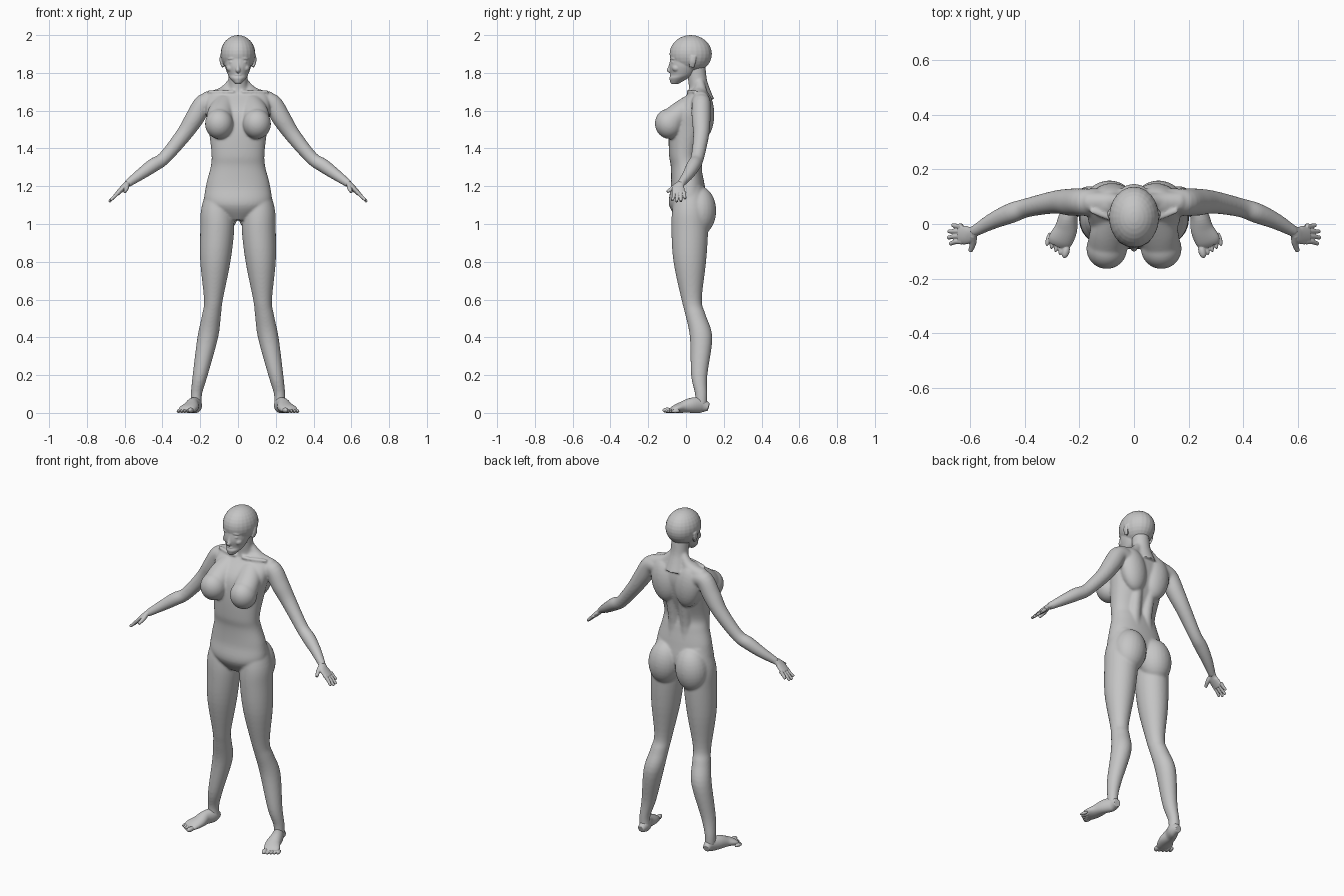
import bpy, bmesh, math
from mathutils import Vector, Matrix

if "Cube" in bpy.data.objects:
    bpy.data.objects.remove(bpy.data.objects["Cube"])

UP, ACROSS, FORWARD = Vector((0, 0, 1)), Vector((1, 0, 0)), Vector((0, 1, 0))

grey = bpy.data.materials.new("plain grey")
grey.use_nodes = True
tone = (.56, .56, .56, 1)
grey.diffuse_color = tone
grey.node_tree.nodes["Principled BSDF"].inputs["Base Color"].default_value = tone


def spline(rows, steps=5):
    """Catmull-Rom interpolation of whole station rows."""
    padded = [rows[0], *rows, rows[-1]]
    out = []
    for before, start, end, after in zip(padded, padded[1:], padded[2:], padded[3:]):
        for k in range(steps):
            t = k / steps
            row = []
            for p, q, r, s in zip(before, start, end, after):
                curve = 2*p - 5*q + 4*r - s + t * (3*(q - r) + s - p)
                row.append(q + t / 2 * (r - p + t * curve))
            out.append(row)
    return out + [list(rows[-1])]


def signed_power(value, exponent):
    return math.copysign(abs(value) ** exponent, value)


def tube(bm, rows, side=1, ref=ACROSS, axis=None, depth=1, power=2, segments=32):
    """Loft of rounded rings; a row is x, y, z, radius along ref and, if not depth * radius, radius across."""
    full = [(side * x, y, z, radius, *(other or (radius * depth,))) for x, y, z, radius, *other in rows]
    stations = spline(full)
    centres = [Vector(station[:3]) for station in stations]
    last = len(centres) - 1
    rings = []
    for i, (centre, station) in enumerate(zip(centres, stations)):
        *_, radius, other = station
        along = axis or (centres[min(i + 1, last)] - centres[max(i - 1, 0)]).normalized()
        u = (ref - along * ref.dot(along)).normalized()
        v = along.cross(u)
        ring = []
        for k in range(segments):
            angle = math.tau * k / segments
            offset = u * radius * signed_power(math.cos(angle), 2 / power)
            offset += v * other * signed_power(math.sin(angle), 2 / power)
            ring.append(bm.verts.new(centre + offset))
        rings.append(ring)
    for lower, upper in zip(rings, rings[1:]):
        for k in range(segments):
            bm.faces.new((lower[k - 1], lower[k], upper[k], upper[k - 1]))
    bm.faces.new(rings[0])
    bm.faces.new(rings[-1])


def ball(bm, centre, size, side=1, pitch=0, roll=0, yaw=0):
    """Ellipsoid, turned in degrees and mirrored by side."""
    matrix = Matrix.Diagonal((side, 1, 1, 1)) @ Matrix.Translation(centre)
    for degrees, letter in ((pitch, "X"), (roll, "Y"), (yaw, "Z")):
        matrix = matrix @ Matrix.Rotation(math.radians(degrees), 4, letter)
    matrix = matrix @ Matrix.Diagonal((*size, 1))
    bmesh.ops.create_uvsphere(bm, u_segments=24, v_segments=16, radius=1, matrix=matrix)


def finish(bm, name, voxel, rounds):
    """Fuse the forms into one skin and smooth it."""
    bmesh.ops.recalc_face_normals(bm, faces=bm.faces)
    mesh = bpy.data.meshes.new(name)
    bm.to_mesh(mesh)
    bm.free()
    mesh.materials.append(grey)
    part = bpy.data.objects.new(name, mesh)
    bpy.context.collection.objects.link(part)
    fuse = part.modifiers.new("fuse", "REMESH")
    fuse.mode, fuse.voxel_size, fuse.use_smooth_shade = "VOXEL", voxel, True
    soften = part.modifiers.new("soften", "SMOOTH")
    soften.factor, soften.iterations = .5, rounds


# Torso and neck
body = bmesh.new()
torso = [(.01, 1.02, .06, .05), (.01, 1.1, .17, .1), (.01, 1.2, .17, .09), (0, 1.3, .145, .08),
         (-.01, 1.37, .14, .08), (.01, 1.5, .155, .1), (.03, 1.6, .17, .1),
         (.06, 1.68, .16, .06), (.07, 1.71, .12, .04), (.07, 1.73, .06, .03)]
tube(body, [(0, *row) for row in torso], axis=UP, power=2.2, segments=48)
neck = [(.08, 1.66, .07), (.07, 1.72, .055), (.06, 1.77, .05), (.05, 1.87, .05)]
tube(body, [(0, *row) for row in neck], axis=UP)

for side in (1, -1):
    # Chest, sloping down from the collar
    ball(body, (.1, -.09, 1.53), (.075, .075, .08), side, pitch=12, yaw=12)
    tube(body, [(.07, .03, 1.64, .06, .05), (.09, -.03, 1.59, .07, .06), (.1, -.08, 1.54, .07, .07)], side)
    # Collar bone
    tube(body, [(.02, .01, 1.7, .01), (.08, .02, 1.7, .01), (.16, .05, 1.7, .01)], side, ref=UP)
    # Shoulder blade and back muscle
    ball(body, (.08, .09, 1.58), (.08, .06, .13), side, roll=8)
    tube(body, [(.05, .06, 1.14, .05), (.04, .05, 1.32, .035), (.05, .1, 1.6, .035)], side)
    # Buttock
    ball(body, (.09, .07, 1.07), (.095, .09, .13), side, roll=-6)
    # Slope from neck to shoulder
    tube(body, [(.02, .07, 1.77, .02), (.08, .08, 1.69, .035), (.17, .08, 1.66, .04)], side, ref=FORWARD)
    # Leg and kneecap
    leg = [(.1, .02, 1.2, .06), (.11, .02, 1.08, .085), (.11, .02, .97, .09), (.12, .02, .8, .08),
           (.13, .03, .6, .05), (.14, .05, .52, .05), (.16, .08, .4, .055), (.2, .07, .2, .04),
           (.22, .08, .1, .03), (.22, .08, .04, .03)]
    tube(body, leg, side, axis=UP, depth=1.08)
    ball(body, (.13, .01, .6), (.03, .03, .04), side)
    # Arm
    arm = [(.12, .08, 1.64, .05), (.18, .08, 1.64, .05), (.23, .08, 1.56, .05), (.29, .08, 1.47, .042),
           (.39, .06, 1.35, .035), (.45, .04, 1.31, .037), (.52, .01, 1.26, .03), (.59, -.03, 1.21, .02)]
    tube(body, arm, side, ref=FORWARD)
finish(body, "body", .0055, 14)

# Head: cranium and face
head = bmesh.new()
ball(head, (0, .025, 1.9), (.092, .112, .1))
face = [(-.06, 1.74, .015), (-.04, 1.77, .042), (-.02, 1.79, .053), (-.01, 1.83, .068),
        (0, 1.87, .073), (.01, 1.92, .075)]
tube(head, [(0, *row) for row in face], axis=UP, depth=1.15)
# Nose, lips, chin
tube(head, [(0, -.075, 1.87, .008), (0, -.085, 1.83, .009), (0, -.09, 1.815, .012), (0, -.08, 1.808, .01)])
for height, width in ((1.79, .02), (1.78, .018)):
    ball(head, (0, -.076, height), (width, .01, .006))
ball(head, (0, -.07, 1.757), (.02, .015, .015))
for side in (1, -1):
    # Brow, eyelid, cheek
    ball(head, (.033, -.067, 1.876), (.024, .012, .006), side, roll=6, yaw=24)
    ball(head, (.033, -.066, 1.856), (.016, .012, .009), side, yaw=24)
    ball(head, (.04, -.05, 1.825), (.022, .024, .02), side)
    # Ear
    tube(head, [(.08, .03, 1.83, .006), (.09, .035, 1.86, .007), (.09, .04, 1.89, .006)], side, depth=2.4)
finish(head, "head", .0035, 5)

for side, label in ((1, "left"), (-1, "right")):
    # Hand: palm, thumb, fingers
    hand = bmesh.new()
    palm = [(.56, -.01, 1.23, .02, .018), (.59, -.03, 1.21, .022, .016),
            (.61, -.04, 1.19, .033, .015), (.64, -.04, 1.16, .034, .012)]
    tube(hand, palm, side, ref=FORWARD)
    tube(hand, [(.59, -.04, 1.21, .015), (.59, -.07, 1.19, .012), (.6, -.1, 1.17, .008)], side)
    for i, reach in enumerate((.045, .052, .05, .036)):
        knuckle = Vector((.63, -.065 + i * .019, 1.17))
        middle = knuckle + Vector((reach / 2, 0, -reach / 2))
        tip = knuckle + Vector((reach, (i - 2) * .004, -reach))
        joints = zip((knuckle, middle, tip), (.01, .009, .007))
        tube(hand, [(*joint, radius) for joint, radius in joints], side, ref=FORWARD)
    finish(hand, label + "_hand", .0025, 3)

    # Foot: heel, arch and ball, then toes
    foot = bmesh.new()
    sole = [(.22, .12, .03, .02, .02), (.22, .08, .04, .03, .04), (.24, .03, .04, .034, .04),
            (.25, -.02, .03, .042, .03), (.27, -.06, .02, .045, .02), (.28, -.08, .013, .035, .01)]
    tube(foot, sole, side)
    for i in range(5):
        thick = .009 if i else .014
        ball(foot, (.25 + i * .016, -.1 + i * .011, thick), (thick, .026, thick), side, yaw=14)
    finish(foot, label + "_foot", .0025, 3)
